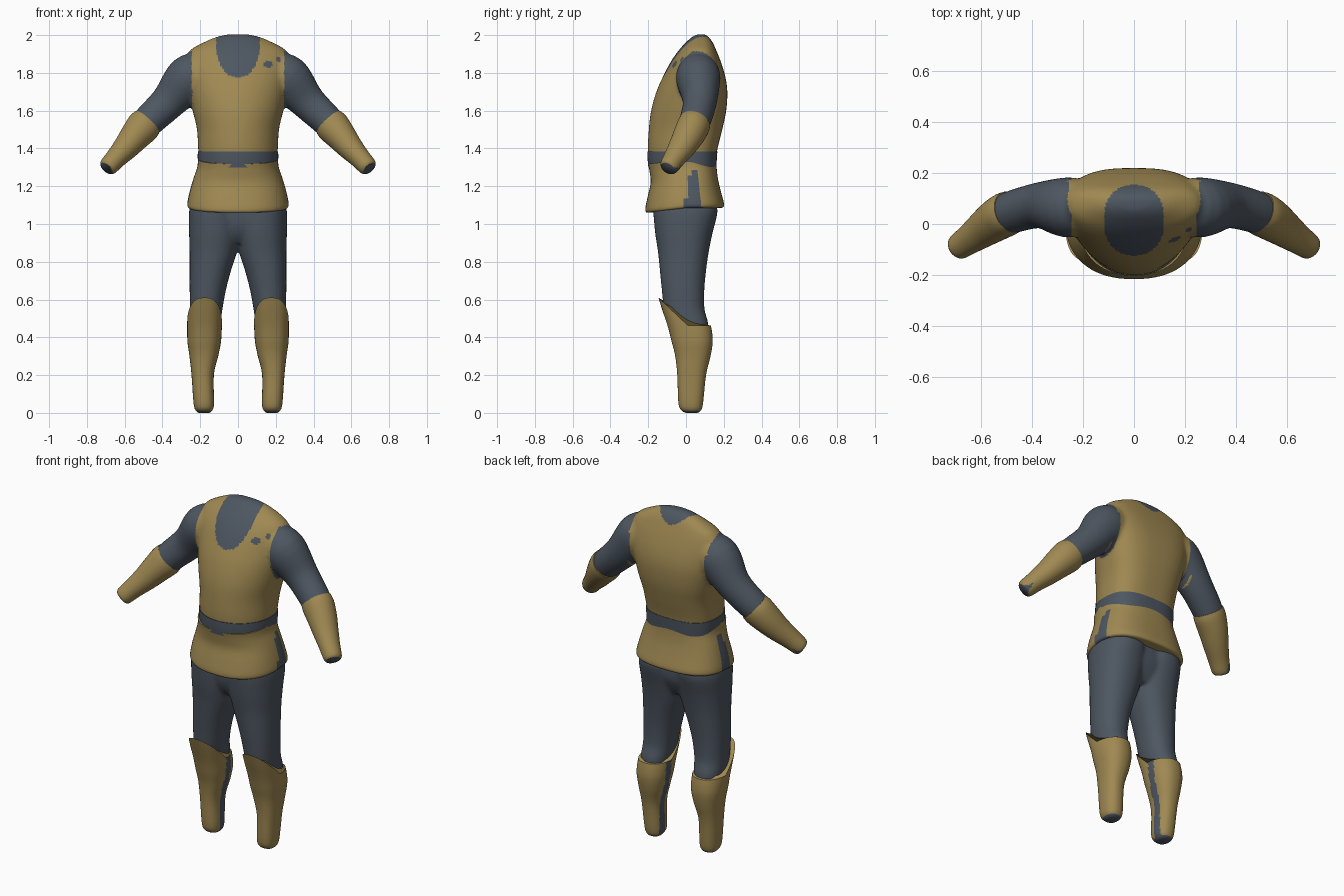
import bpy, bmesh, math
from mathutils import Vector

if "Cube" in bpy.data.objects:
    bpy.data.objects.remove(bpy.data.objects["Cube"])


def material(name, col):
    m = bpy.data.materials.new(name)
    m.diffuse_color = (*col, 1)
    m.use_nodes = True
    m.node_tree.nodes["Principled BSDF"].inputs["Base Color"].default_value = m.diffuse_color
    return m


GOLD = material("ochre leather", (0.35, 0.25, 0.085))
SLATE = material("slate cloth", (0.075, 0.094, 0.119))


def refine(rows, n=4):
    """Catmull-Rom interpolation of tuples"""
    out = []
    for i in range(len(rows) - 1):
        p0, p1 = rows[max(i - 1, 0)], rows[i]
        p2, p3 = rows[i + 1], rows[min(i + 2, len(rows) - 1)]
        for k in range(n):
            t = k / n
            out.append(tuple(0.5 * (2 * b + (c - a) * t + (2 * a - 5 * b + 4 * c - d) * t * t
                                    + (3 * b - a - 3 * c + d) * t ** 3)
                             for a, b, c, d in zip(p0, p1, p2, p3)))
    return out + [rows[-1]]


def skin(bm, rings):
    vr = [[bm.verts.new(p) for p in r] for r in rings]
    n = len(vr[0])
    for a, b in zip(vr, vr[1:]):
        for i in range(n):
            j = (i + 1) % n
            bm.faces.new((a[i], a[j], b[j], b[i]))
    bm.faces.new(vr[0])
    bm.faces.new(vr[-1][::-1])


def loft(bm, rows, s=1, nf=2.0, nb=2.0, seg=72):
    """rows: z, x centre, half width, y front, y back, tilt of the front half"""
    rings = []
    for z, cx, hx, yf, yb, tilt in refine(rows):
        ring, cy = [], yf * 0.45 + yb * 0.55
        for i in range(seg):
            a = 2 * math.pi * i / seg
            c, q = math.cos(a), math.sin(a)
            e = 2 / (nb if q > 0 else nf)
            x = cx + hx * math.copysign(abs(c) ** e, c)
            y = cy + (yb - cy if q > 0 else cy - yf) * math.copysign(abs(q) ** e, q)
            ring.append((s * x, y, z + tilt * min(y - 0.01, 0)))
        rings.append(ring)
    skin(bm, rings)


def tube(bm, rows, s=1, seg=40):
    """rows: x, y, z, radius in the xz plane, radius across"""
    rows = refine(rows)
    pts = [Vector(r[:3]) for r in rows]
    rings = []
    for i, r in enumerate(rows):
        d = (pts[min(i + 1, len(pts) - 1)] - pts[max(i - 1, 0)]).normalized()
        u = d.cross(Vector((0, 1, 0))).normalized()
        v = u.cross(d)
        ring = []
        for k in range(seg):
            a = 2 * math.pi * k / seg
            p = pts[i] + u * r[3] * math.cos(a) + v * r[4] * math.sin(a)
            ring.append((s * p.x, p.y, p.z))
        rings.append(ring)
    skin(bm, rings)


def finish(bm, name, is_slate, blend=0):
    """Make the object, optionally fuse its parts smoothly, then colour faces by rule"""
    bmesh.ops.recalc_face_normals(bm, faces=bm.faces)
    me = bpy.data.meshes.new(name)
    bm.to_mesh(me)
    bm.free()
    ob = bpy.data.objects.new(name, me)
    bpy.context.collection.objects.link(ob)
    if blend:
        r = ob.modifiers.new("fuse", 'REMESH')
        r.mode, r.voxel_size = 'VOXEL', 0.01
        sm = ob.modifiers.new("soften", 'SMOOTH')
        sm.factor, sm.iterations = 0.5, blend
        dg = bpy.context.evaluated_depsgraph_get()
        me = bpy.data.meshes.new_from_object(ob.evaluated_get(dg))
        ob.modifiers.clear()
        ob.data = me
    me.materials.clear()
    me.materials.append(GOLD)
    me.materials.append(SLATE)
    for p in me.polygons:
        p.material_index = 1 if is_slate(p.center, p.normal) else 0
    me.shade_smooth()
    me.set_sharp_from_angle(angle=math.radians(50))
    return ob


# vest and sleeves, fused into one smooth upper body
bm = bmesh.new()
loft(bm, [(1.28, 0, .200, -.185, .150, 0), (1.385, 0, .210, -.201, .164, 0),
          (1.50, 0, .217, -.197, .192, 0), (1.60, 0, .240, -.185, .213, 0),
          (1.70, 0, .262, -.157, .219, 0), (1.78, 0, .275, -.122, .208, 0),
          (1.86, 0, .280, -.080, .184, 0), (1.92, 0, .253, -.038, .160, 0),
          (1.96, 0, .185, -.002, .142, 0), (1.99, 0, .115, .032, .120, 0),
          (2.004, 0, .055, .058, .102, 0)], nf=2.0, nb=2.8)
for s in (1, -1):
    tube(bm, [(.18, .065, 1.81, .10, .10), (.26, .065, 1.77, .125, .118),
              (.37, .073, 1.645, .095, .090), (.49, .042, 1.53, .083, .082),
              (.55, .010, 1.46, .068, .068)], s)


def vest_rule(c, n):
    x = abs(c.x)
    hole = ((c.y - .05) / .135) ** 2 + ((c.z - 1.755) / .16) ** 2 < 1
    sleeve = x > .287 or (x > .243 and hole)
    collar = c.z > 1.75 and (x / .118) ** 2.3 + (abs(c.y - .015) / .138) ** 2.3 < 1
    patch = c.y < .05 and (math.hypot((c.x - .16) / .024, (c.z - 1.845) / .017) < 1
                           or math.hypot((c.x - .215) / .013, (c.z - 1.872) / .013) < 1)
    return sleeve or collar or patch


finish(bm, "vest_and_sleeves", vest_rule, blend=10)

# belt
bm = bmesh.new()
loft(bm, [(1.30, 0, .211, -.199, .160, 0), (1.34, 0, .213, -.203, .163, 0),
          (1.383, 0, .213, -.204, .166, 0)], nb=2.8)
finish(bm, "belt", lambda c, n: True)

# flared skirt with a slit on each side
bm = bmesh.new()
loft(bm, [(1.345, 0, .212, -.200, .161, .13), (1.30, 0, .216, -.193, .162, .1),
          (1.24, 0, .236, -.187, .169, .1), (1.17, 0, .256, -.202, .185, .1),
          (1.11, 0, .268, -.215, .201, .11), (1.09, 0, .264, -.212, .198, .12),
          (1.085, 0, .250, -.200, .186, .12)], nf=2.3, nb=2.6)


def slit_rule(c, n):
    w = .018 + .03 * (1.28 - c.z) / .2
    mid = .04 if c.x > 0 else .0
    return abs(c.x) > .15 and c.z < 1.28 and abs(c.y - mid) < w


finish(bm, "skirt", slit_rule)

# trousers: two legs and a pelvis, fused
bm = bmesh.new()
loft(bm, [(.90, 0, .15, -.10, .09, 0), (.95, 0, .21, -.135, .12, 0),
          (1.03, 0, .24, -.155, .145, 0), (1.2, 0, .215, -.16, .14, 0)], nf=2.3, nb=2.3)
for s in (1, -1):
    loft(bm, [(.38, .177, .070, -.060, .110, 0), (.47, .174, .080, -.095, .118, 0),
              (.55, .168, .086, -.117, .098, 0), (.65, .160, .096, -.128, .097, 0),
              (.75, .147, .109, -.138, .106, 0), (.85, .131, .125, -.148, .120, 0),
              (.95, .123, .136, -.163, .140, 0), (1.05, .123, .137, -.172, .165, 0),
              (1.10, .120, .132, -.170, .163, 0), (1.2, .11, .11, -.15, .14, 0)],
         s, nf=2.2, nb=2.2)
finish(bm, "trousers", lambda c, n: True, blend=8)

# tall boots with raised knee fronts, and forearm cuffs
for s, side in ((1, "left"), (-1, "right")):
    bm = bmesh.new()
    loft(bm, [(0, .180, .028, .000, .060, 0), (.012, .180, .043, -.022, .078, 0),
              (.05, .181, .054, -.040, .090, 0), (.20, .187, .059, -.046, .106, 0),
              (.30, .181, .076, -.057, .130, 0), (.37, .179, .088, -.074, .141, .0),
              (.42, .178, .091, -.100, .139, -.45), (.462, .177, .092, -.146, .132, -.95)],
         s, nf=2.5, nb=2.2)

    def boot_rule(c, n, s=s):
        stripe = s * c.x < .165 and .015 < c.y < .06 and n.x * s < -.5
        return stripe or c.z < .012

    finish(bm, side + "_boot", boot_rule)

    bm = bmesh.new()
    tube(bm, [(.482, .047, 1.537, .086, .084), (.505, .036, 1.512, .090, .086),
              (.545, .012, 1.465, .081, .082), (.59, -.020, 1.41, .069, .072),
              (.645, -.060, 1.350, .056, .059), (.685, -.088, 1.306, .050, .051),
              (.696, -.096, 1.294, .040, .041)], s)
    finish(bm, side + "_cuff", lambda c, n: abs(c.x) > .688 and n.z < -.3 and abs(n.x) > .3)
